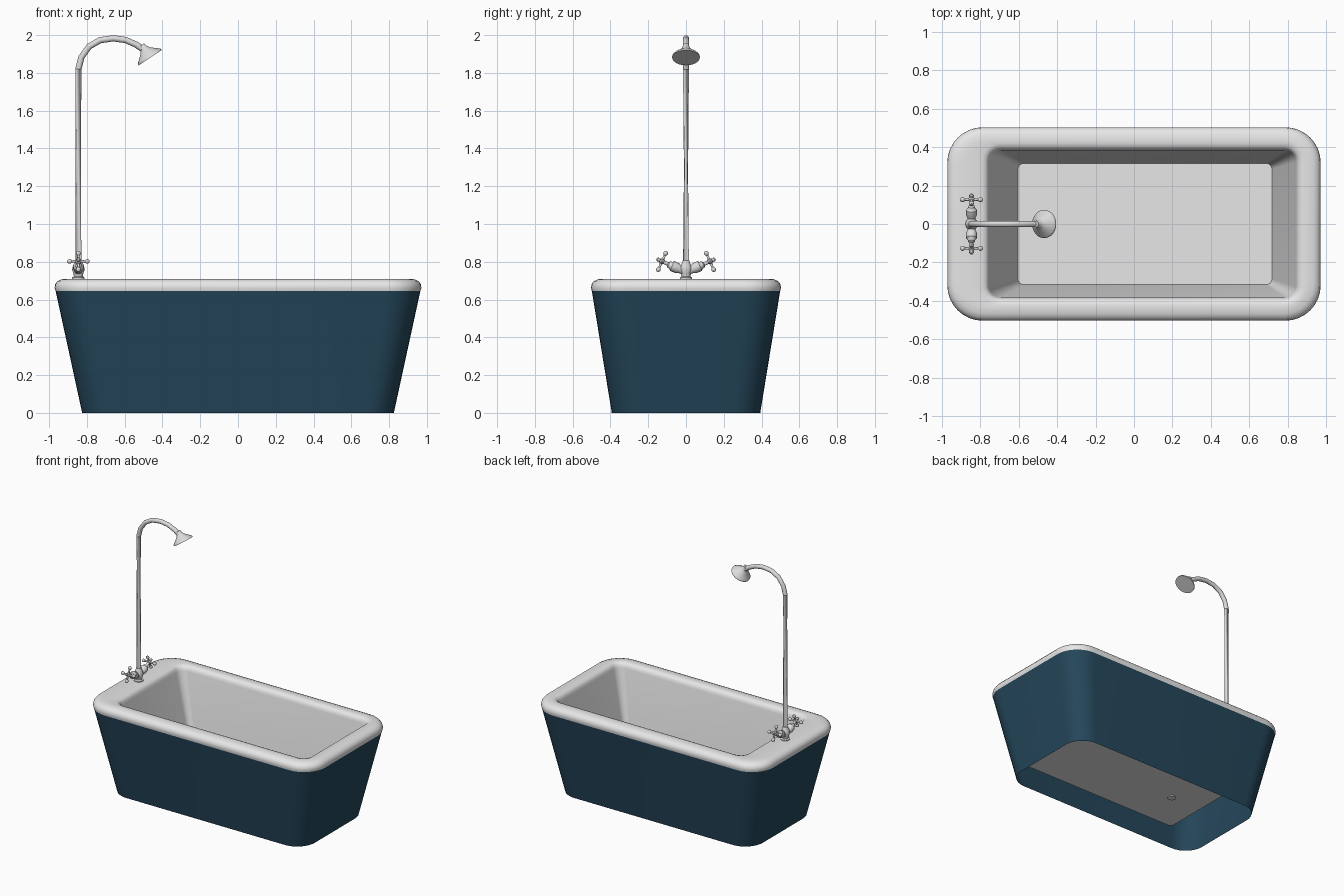
import bpy, math
from mathutils import Vector

if "Cube" in bpy.data.objects:
    bpy.data.objects.remove(bpy.data.objects["Cube"])

def material(name, c):
    m = bpy.data.materials.new(name)
    m.diffuse_color = (*c, 1)
    m.use_nodes = True
    m.node_tree.nodes["Principled BSDF"].inputs["Base Color"].default_value = m.diffuse_color
    return m

BLUE = material("deep_blue", (0.018, 0.063, 0.105))
WHITE = material("white_enamel", (0.8, 0.8, 0.8))
METAL = material("pale_metal", (0.72, 0.72, 0.72))

def make(name, verts, faces, mat, angle=40):
    me = bpy.data.meshes.new(name)
    me.from_pydata([tuple(v) for v in verts], [], faces)
    me.materials.append(mat)
    ob = bpy.data.objects.new(name, me)
    bpy.context.collection.objects.link(ob)
    bpy.ops.object.select_all(action='DESELECT')
    ob.select_set(True)
    bpy.context.view_layer.objects.active = ob
    bpy.ops.object.shade_smooth_by_angle(angle=math.radians(angle))
    return ob

def loft(name, rings, mat, cap_start=False, cap_end=False, angle=40):
    n = len(rings[0])
    verts = [v for r in rings for v in r]
    faces = [(k*n + i, k*n + (i+1) % n, (k+1)*n + (i+1) % n, (k+1)*n + i)
             for k in range(len(rings)-1) for i in range(n)]
    if cap_start:
        faces.append(tuple(reversed(range(n))))
    if cap_end:
        faces.append(tuple(range((len(rings)-1)*n, len(rings)*n)))
    return make(name, verts, faces, mat, angle)

def rounded(cx, hx, hy, r, z, seg=8):
    pts = []
    for q, (sx, sy) in enumerate([(1, 1), (-1, 1), (-1, -1), (1, -1)]):
        for i in range(seg + 1):
            a = math.pi/2 * (q + i/seg)
            pts.append((cx + sx*(hx-r) + r*math.cos(a), sy*(hy-r) + r*math.sin(a), z))
    return pts

def circle(c, axis, r, n=16):
    q = Vector(axis).to_track_quat('Z', 'Y')
    return [Vector(c) + q @ Vector((r*math.cos(2*math.pi*i/n), r*math.sin(2*math.pi*i/n), 0))
            for i in range(n)]

def turned(name, origin, axis, profile, mat=METAL, n=16):
    # profile of (distance along axis, radius)
    o, a = Vector(origin), Vector(axis).normalized()
    return loft(name, [circle(o + a*d, a, r, n) for d, r in profile], mat, True, True)

# outer shell, open underneath
loft("outer_shell", [rounded(0, 0.825, 0.393, 0.15, 0),
                     rounded(0, 0.966, 0.499, 0.18, 0.648)], BLUE)

# rolled rim and inner basin
loft("rim_and_basin", [rounded(*r) for r in [
    (0, 0.966, 0.499, 0.18, 0.645),
    (0, 0.971, 0.503, 0.185, 0.662),
    (0, 0.968, 0.500, 0.185, 0.682),
    (0, 0.955, 0.487, 0.175, 0.698),
    (0, 0.935, 0.467, 0.16, 0.707),
    (0, 0.905, 0.440, 0.14, 0.71),
    (0.045, 0.835, 0.420, 0.095, 0.71),
    (0.045, 0.815, 0.400, 0.075, 0.704),
    (0.045, 0.803, 0.388, 0.065, 0.69),
    (0.045, 0.798, 0.383, 0.06, 0.67),
    (0.057, 0.660, 0.315, 0.03, 0.115)]], WHITE, cap_end=True)

# drain
turned("drain", (-0.345, 0, 0.109), (0, 0, 1), [(0, 0.031), (0.009, 0.031)], WHITE, 24)

# riser pipe with curved neck
path = [Vector((x, 0, z)) for x, z in [
    (-0.845, 0.74), (-0.845, 1.82), (-0.829, 1.883), (-0.788, 1.94), (-0.73, 1.973),
    (-0.66, 1.983), (-0.595, 1.974), (-0.54, 1.95), (-0.495, 1.92)]]
rings = []
for i, p in enumerate(path):
    d = (path[min(i+1, len(path)-1)] - p).normalized() + (p - path[max(i-1, 0)]).normalized()
    rings.append(circle(p, d, 0.0165, 12))
loft("riser_pipe", rings, METAL, True, True)

# shower head
turned("shower_head", (-0.51, 0, 1.948), (0.555, 0, -0.832),
       [(0, 0.016), (0.02, 0.02), (0.035, 0.03), (0.068, 0.068), (0.074, 0.073), (0.081, 0.073)], n=24)

# tap body
turned("tap_base", (-0.845, 0, 0.708), (0, 0, 1),
       [(0, 0.033), (0.008, 0.033), (0.014, 0.024), (0.03, 0.026), (0.05, 0.033),
        (0.068, 0.03), (0.085, 0.022), (0.1, 0.017)])

# taps with cross handles on both sides
for s, side in ((1, "back"), (-1, "front")):
    axis = Vector((0, s*0.91, 0.41)).normalized()
    start = Vector((-0.845, 0, 0.745))
    turned(side + "_valve", start, axis,
           [(0, 0.02), (0.035, 0.02), (0.05, 0.028), (0.08, 0.028), (0.088, 0.02),
            (0.1, 0.018), (0.106, 0.01), (0.128, 0.01), (0.132, 0.015), (0.146, 0.015),
            (0.152, 0.009), (0.164, 0.011), (0.171, 0.006)])
    hub = start + axis*0.139
    up = Vector((0, -s*0.41, 0.91)).normalized()
    for k, d in enumerate((up, -up, Vector((1, 0, 0)), Vector((-1, 0, 0)))):
        turned(f"{side}_handle_spoke_{k}", hub, d,
               [(0, 0.008), (0.034, 0.006), (0.04, 0.011), (0.047, 0.013),
                (0.054, 0.011), (0.06, 0.004)], n=10)
